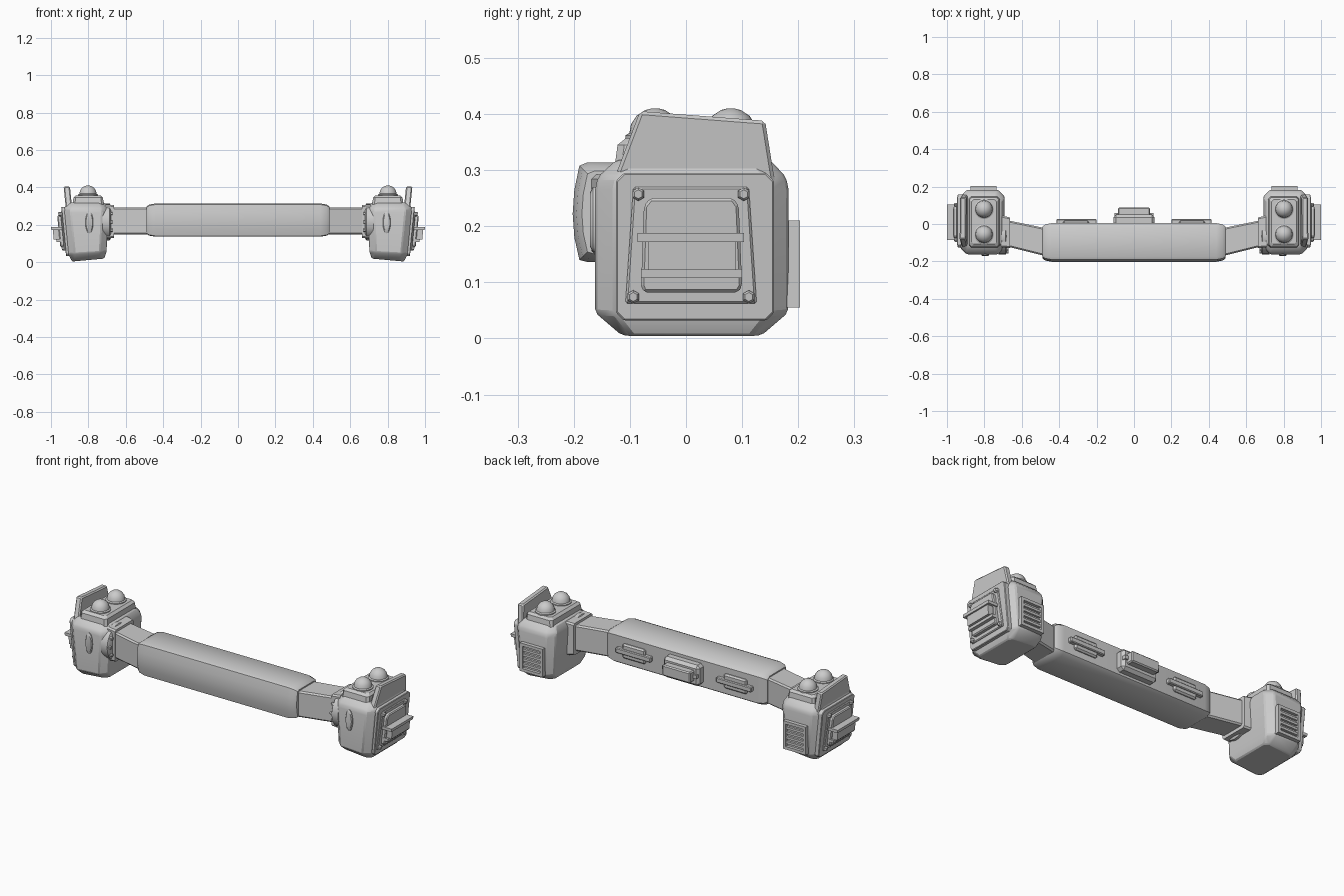
import bpy, bmesh, math
from mathutils import Vector, Matrix

if "Cube" in bpy.data.objects:
    bpy.data.objects.remove(bpy.data.objects["Cube"])

GREY = (0.6, 0.6, 0.6, 1)
mat = bpy.data.materials.new("plain grey")
mat.use_nodes = True
mat.diffuse_color = GREY
mat.node_tree.nodes["Principled BSDF"].inputs["Base Color"].default_value = GREY
TILT = 0.1


def finish(name, bm, mirror=True, bevel=0, tilt=False, smooth=False):
    """Turn a bmesh into an object; tilt leans the part outward with height."""
    if tilt:
        for v in bm.verts:
            v.co.x += TILT * (v.co.z - 0.2)
    bmesh.ops.recalc_face_normals(bm, faces=bm.faces)
    mesh = bpy.data.meshes.new(name)
    bm.to_mesh(mesh)
    bm.free()
    mesh.materials.append(mat)
    ob = bpy.data.objects.new(name, mesh)
    bpy.context.collection.objects.link(ob)
    if bevel:
        b = ob.modifiers.new("bevel", 'BEVEL')
        b.width, b.segments = bevel, 1
    if mirror:
        ob.modifiers.new("mirror", 'MIRROR')
    if smooth:
        bpy.ops.object.select_all(action='DESELECT')
        ob.select_set(True)
        bpy.context.view_layer.objects.active = ob
        bpy.ops.object.shade_smooth_by_angle(angle=math.radians(35))
    return ob


def loft(name, rings, **kw):
    bm = bmesh.new()
    rows = [[bm.verts.new(p) for p in r] for r in rings]
    for a, b in zip(rows, rows[1:]):
        for i in range(len(a)):
            j = (i + 1) % len(a)
            bm.faces.new((a[i], a[j], b[j], b[i]))
    bm.faces.new(rows[0])
    bm.faces.new(rows[-1])
    return finish(name, bm, **kw)


def box(name, x, y, z, **kw):
    ring = lambda h: [(x[0], y[0], h), (x[1], y[0], h), (x[1], y[1], h), (x[0], y[1], h)]
    return loft(name, [ring(z[0]), ring(z[1])], **kw)


def prism(name, x, outline, **kw):
    """Extrude a y-z outline along x."""
    return loft(name, [[(h, *p) for p in outline] for h in x], **kw)


def cut_rect(a, b, c):
    """Rectangle with cut corners, spanning the ranges a and b."""
    (p, q), (r, s) = a, b
    return [(p + c, r), (q - c, r), (q, r + c), (q, s - c),
            (q - c, s), (p + c, s), (p, s - c), (p, r + c)]


def lathe(name, centre, profile, axis='Z', n=24, stretch=(1, 1), **kw):
    """Rings of (radius, height) around an axis."""
    turn = {'Z': Matrix(), 'X': Matrix.Rotation(math.pi / 2, 4, 'Y'),
            'Y': Matrix.Rotation(math.pi / 2, 4, 'X')}[axis]
    rings = [[Vector(centre) + turn @ Vector((r * stretch[0] * math.cos(2 * math.pi * i / n),
                                              r * stretch[1] * math.sin(2 * math.pi * i / n), h))
              for i in range(n)] for r, h in profile]
    return loft(name, rings, **kw)


# Central bar: bulged front, tapered ends
def bar_ring(x, s):
    pts = [(-0.19, 0.14), (-0.199, 0.18), (-0.202, 0.222), (-0.199, 0.265), (-0.19, 0.308),
           (-0.175, 0.314), (-0.02, 0.314), (0.005, 0.297), (0.005, 0.152), (-0.02, 0.136), (-0.175, 0.136)]
    return [(x, -0.105 + (y + 0.105) * s, 0.223 + (z - 0.223) * s) for y, z in pts]


loft("central_bar", [bar_ring(-0.488, 0.83), bar_ring(-0.475, 0.93), bar_ring(-0.44, 1),
                     bar_ring(0.44, 1), bar_ring(0.475, 0.93), bar_ring(0.488, 0.83)],
     mirror=False, smooth=True)

# Devices on the back of the bar
box("back_centre_base", (-0.11, 0.11), (-0.01, 0.05), (0.165, 0.28), mirror=False, bevel=0.015)
box("back_centre_block", (-0.085, 0.085), (0.03, 0.088), (0.195, 0.255), mirror=False, bevel=0.006)
box("back_centre_ledge", (-0.105, 0.105), (0.03, 0.06), (0.215, 0.235), mirror=False)
box("back_side_plate", (0.24, 0.38), (-0.01, 0.018), (0.185, 0.265), bevel=0.008)
box("back_side_ledge", (0.2, 0.415), (-0.01, 0.026), (0.21, 0.238), bevel=0.004)

# Arms and their collars
arm = lambda x, y0, y1, z0=0.148, z1=0.292: [(x, *p) for p in cut_rect((y0, y1), (z0, z1), 0.008)]
loft("arm", [arm(0.46, -0.175, -0.025), arm(0.70, -0.115, 0.025)])
loft("arm_flange", [arm(0.662, -0.128, 0.035, 0.13, 0.305), arm(0.71, -0.125, 0.045, 0.125, 0.31)])
lathe("collar_disc", (0.69, -0.065, 0.215),
      [(0.085, -0.012), (0.098, -0.004), (0.098, 0.035)], axis='X', smooth=True)
for k in range(-2, 3):
    a = math.radians(k * 32)
    lathe("collar_bolt", (0.68, -0.065 - 0.085 * math.cos(a), 0.215 + 0.085 * math.sin(a)),
          [(0.009, -0.01), (0.009, 0.01)], axis='X', n=6)


# Pod body: tapered towards the bottom and rounded at the top
def pod_ring(z, x, y, c, slope=0):
    return [(px, py, z - slope * (px - x[0])) for px, py in cut_rect(x, y, c)]


loft("pod_body", [pod_ring(0.019, (0.715, 0.888), (-0.115, 0.135), 0.02, 0.09),
                  pod_ring(0.056, (0.703, 0.908), (-0.162, 0.182), 0.035, 0.06),
                  pod_ring(0.265, (0.692, 0.929), (-0.162, 0.183), 0.035),
                  pod_ring(0.288, (0.694, 0.929), (-0.157, 0.178), 0.035),
                  pod_ring(0.318, (0.712, 0.915), (-0.125, 0.15), 0.03)], bevel=0.006, smooth=True)

# Pod top with two domes
loft("pod_top_plate", [pod_ring(0.3, (0.716, 0.885), (-0.128, 0.148), 0.012),
                       pod_ring(0.345, (0.722, 0.88), (-0.122, 0.142), 0.012),
                       pod_ring(0.357, (0.735, 0.868), (-0.107, 0.13), 0.01)])
for y in (-0.055, 0.08):
    lathe("top_dome", (0.802, y, 0.35),
          [(0.053, 0), (0.053, 0.012), (0.046, 0.016), (0.043, 0.032),
           (0.033, 0.047), (0.018, 0.057), (0.006, 0.06)], smooth=True)

# Leaning wing panel above the outer face
prism("wing_panel", (0.878, 0.912), [(-0.135, 0.25), (0.165, 0.25), (0.155, 0.3), (0.141, 0.388),
                                     (-0.082, 0.405), (-0.122, 0.3)], tilt=True, bevel=0.006)

# Outer face: plate, inset plate, bolts
prism("outer_plate", (0.89, 0.936), cut_rect((-0.125, 0.157), (0.032, 0.295), 0.014), tilt=True, bevel=0.003)
prism("outer_inner_plate", (0.92, 0.943), [(-0.108, 0.062), (0.126, 0.062), (0.112, 0.27), (-0.094, 0.27)],
      tilt=True, bevel=0.004)
for y, z in ((-0.085, 0.257), (0.103, 0.257), (-0.094, 0.074), (0.112, 0.074)):
    lathe("outer_bolt", (0.94, y, z), [(0.012, -0.01), (0.012, 0.01), (0.008, 0.015)],
          axis='X', n=6, tilt=True)

# Outer vent housing with a long ledge
prism("vent_housing", (0.925, 0.962), [(-0.075, 0.082), (0.093, 0.082), (0.1, 0.094), (0.094, 0.236),
                                       (0.084, 0.25), (-0.064, 0.25), (-0.075, 0.236), (-0.08, 0.094)],
      tilt=True, bevel=0.005)
box("vent_ledge", (0.94, 1.001), (-0.086, 0.103), (0.172, 0.188), tilt=True)
box("vent_block", (0.94, 0.993), (-0.067, 0.088), (0.122, 0.174), tilt=True)
box("vent_lower_ledge", (0.94, 0.98), (-0.08, 0.1), (0.108, 0.124), tilt=True)

# Oval stud on the front
lathe("front_oval", (0.795, -0.16, 0.212), [(0.058, -0.01), (0.058, 0.006), (0.048, 0.011)],
      axis='Y', stretch=(0.36, 1), smooth=True)

# Louvred grille on the back
box("grille_backing", (0.745, 0.865), (0.17, 0.187), (0.06, 0.2))
for x in (0.735, 0.858):
    box("grille_side", (x, x + 0.016), (0.17, 0.203), (0.055, 0.21))
for z in (0.055, 0.194):
    box("grille_rail", (0.75, 0.859), (0.17, 0.203), (z, z + 0.016))
for k in range(4):
    z = 0.085 + k * 0.027
    box("grille_slat", (0.75, 0.859), (0.17, 0.199), (z, z + 0.013))
